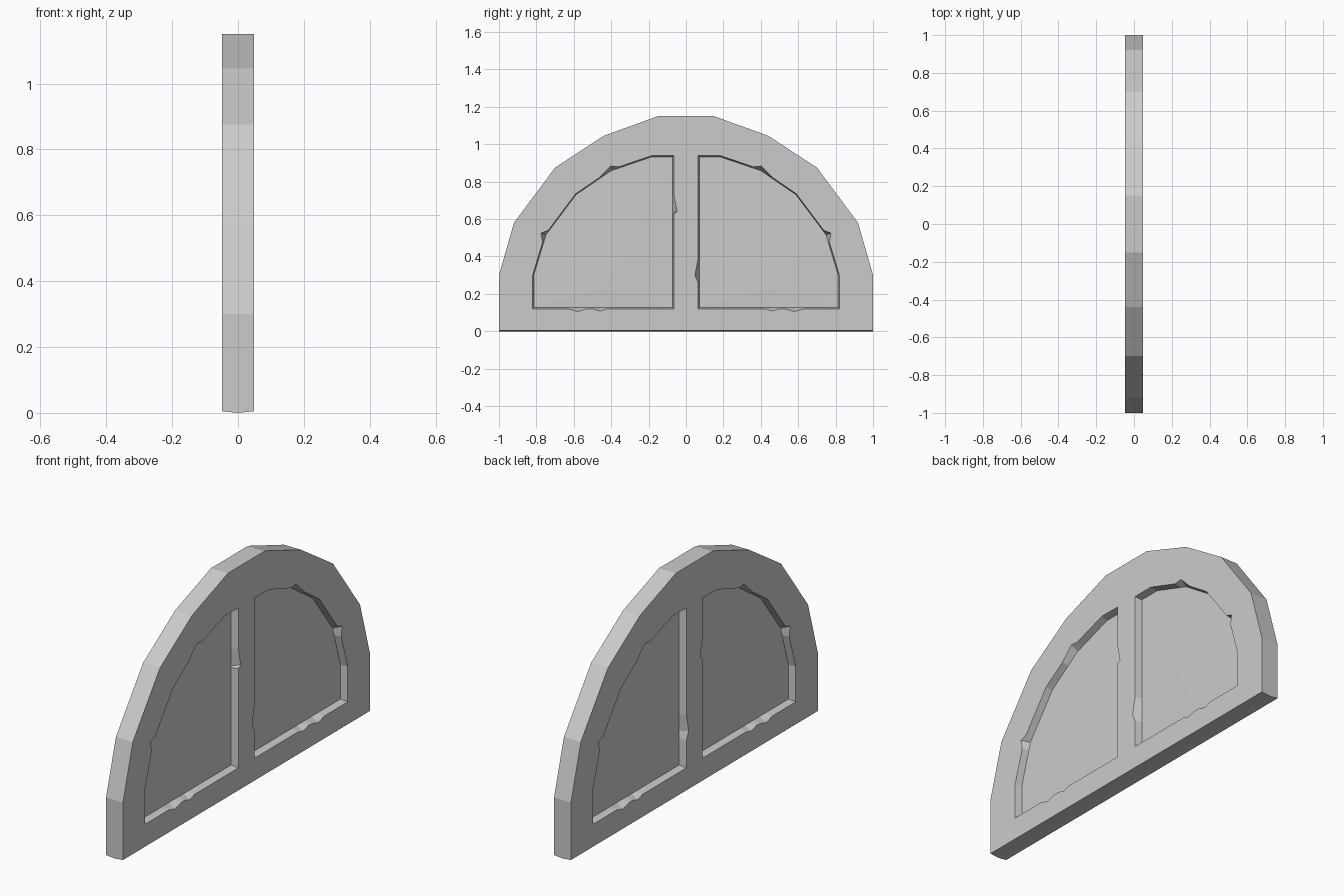
import bpy
import bmesh

if "Cube" in bpy.data.objects:
    bpy.data.objects.remove(bpy.data.objects["Cube"])

HALF = 0.048      # half thickness of the frame
GLASS = 0.012     # half thickness of the panes
CENTRE = (0.44, 0.52)

# Half outline of the frame (y, z), paired corner by corner with the opening
OUTER = [(0, 0.005), (1, 0.005), (1, 0.3), (0.92, 0.58),
         (0.7, 0.875), (0.44, 1.045), (0.15, 1.15), (0, 1.15)]
INNER = [(0.065, 0.12), (0.82, 0.12), (0.82, 0.3), (0.755, 0.515),
         (0.59, 0.735), (0.4, 0.865), (0.18, 0.94), (0.065, 0.94)]


def chip(a, apex, b, push):
    """Three rim points: the middle one is pushed out into the frame."""
    return [(*a, 0, 0), (*apex, *push), (*b, 0, 0)]


def rim_segments(side):
    """Rim points of an opening grouped by the corner each group starts at."""
    segs = [[(y, z, 0, 0)] for y, z in INNER]
    segs[0] += chip((0.42, 0.12), (0.46, 0.12), (0.5, 0.12), (0, -0.012))
    segs[0] += chip((0.53, 0.12), (0.58, 0.12), (0.63, 0.12), (0, -0.015))
    # worn corners on the arch
    segs[2] += [(0.767, 0.475, 0, 0)]
    segs[3] = [(0.755, 0.515, 0.02, 0.01), (0.737, 0.539, 0, 0)]
    segs[4] += [(0.47, 0.817, 0, 0)]
    segs[5] = [(0.4, 0.865, 0.004, 0.018), (0.36, 0.879, 0, 0)]
    # nick in the mullion, at a different height each side
    low, mid, high = (0.26, 0.3, 0.39) if side > 0 else (0.63, 0.64, 0.73)
    segs[7] += chip((0.065, high), (0.065, mid), (0.065, low), (-0.018, 0))
    return segs


def inset(y, z):
    return tuple(c + (v - c) * 0.98 for v, c in zip((y, z), CENTRE))


def finish(bm, name):
    bmesh.ops.remove_doubles(bm, verts=bm.verts, dist=1e-5)
    bmesh.ops.recalc_face_normals(bm, faces=bm.faces)
    mesh = bpy.data.meshes.new(name)
    bm.to_mesh(mesh)
    bm.free()
    bpy.context.collection.objects.link(bpy.data.objects.new(name, mesh))


def band(bm, a, b, closed=True):
    n = len(a)
    for i in range(n if closed else n - 1):
        j = (i + 1) % n
        bm.faces.new((a[i], a[j], b[j], b[i]))


# Arched frame with mullion and two bevelled openings
bm = bmesh.new()
for side in (1, -1):
    segs = rim_segments(side)
    flat = [p for s in segs for p in s]
    starts = [sum(len(s) for s in segs[:i]) for i in range(len(segs))]
    mid = [bm.verts.new((0, side * y, 0 if i < 2 else z))
           for i, (y, z) in enumerate(OUTER)]
    deep_loops = []
    for s in (1, -1):
        out = [bm.verts.new((s * HALF, side * y, z)) for y, z in OUTER]
        rim = [bm.verts.new((s * HALF, side * (y + dy), z + dz))
               for y, z, dy, dz in flat]
        deep = []
        for y, z, dy, dz in flat:
            iy, iz = inset(y, z)
            deep.append(bm.verts.new((s * GLASS, side * iy, iz)))
        deep_loops.append(deep)
        # flat face of the frame
        for i in range(len(OUTER)):
            j = (i + 1) % len(OUTER)
            end = starts[j] if j else len(flat)
            inner = [rim[k % len(flat)] for k in range(starts[i], end + 1)]
            bm.faces.new([out[j], out[i]] + inner)
        band(bm, rim, deep)
        band(bm, out, mid, closed=False)
    band(bm, *deep_loops)
finish(bm, "window_frame")

# Recessed panes with slightly uneven faces
for side, name in ((1, "right_pane"), (-1, "left_pane")):
    bm = bmesh.new()
    loops = []
    for s in (1, -1):
        loop = [bm.verts.new((s * GLASS, side * y, z))
                for y, z in (inset(*p) for p in INNER)]
        hub = bm.verts.new((s * (GLASS + 0.003), side * 0.44, 0.23))
        for i in range(len(loop)):
            bm.faces.new((loop[i], loop[(i + 1) % len(loop)], hub))
        loops.append(loop)
    band(bm, *loops)
    finish(bm, name)
